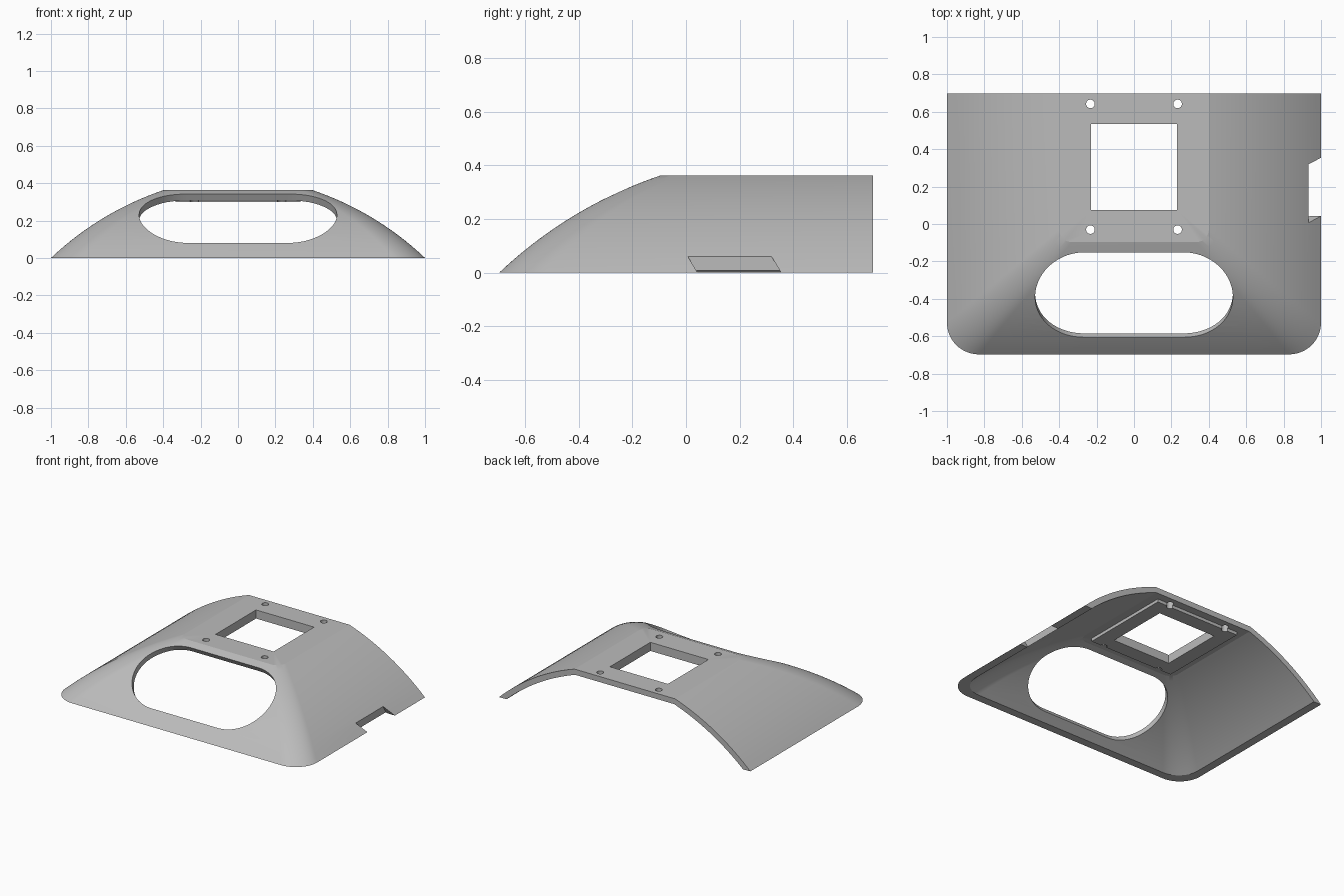
import bpy, bmesh, math
from mathutils import Matrix, Vector

cube = bpy.data.objects.get("Cube")
if cube:
    bpy.data.objects.remove(cube, do_unlink=True)

HALF_W, FRONT, BACK = 1.0, -0.697, 0.697
RUN, HEIGHT, THICK = 0.6, 0.362, 0.04
LEVELS, CORNER_STEPS = 18, 14

grey = bpy.data.materials.new("plain grey")
grey.use_nodes = True
grey.diffuse_color = (0.5, 0.5, 0.5, 1)
grey.node_tree.nodes["Principled BSDF"].inputs["Base Color"].default_value = grey.diffuse_color

# Circular arc shared by the sloping sides and front
slope = math.atan2(HEIGHT, RUN)
half_angle = math.radians(12.4)
radius = math.hypot(RUN, HEIGHT) / 2 / math.sin(half_angle)
reach = radius * math.cos(half_angle)
arc_d = RUN / 2 + math.sin(slope) * reach
arc_z = HEIGHT / 2 - math.cos(slope) * reach


def profile(r, top):
    """Inset and height of each level from the base up to the flat top."""
    a = math.pi - math.asin(-arc_z / r)
    b = math.pi - math.asin((top - arc_z) / r)
    angles = [a + (b - a) * i / LEVELS for i in range(LEVELS + 1)]
    return [(arc_d + r * math.cos(t), arc_z + r * math.sin(t)) for t in angles]


def level_path(inset, z):
    """Open U-shaped path with rounded front corners."""
    x, y = HALF_W - inset, FRONT + inset
    r = 0.17 * (1 - inset)
    left = [Vector((x, BACK, z))]
    for i in range(CORNER_STEPS + 1):
        t = math.pi / 2 * i / CORNER_STEPS
        left.append(Vector((x - r + r * math.cos(t), y + r - r * math.sin(t), z)))
    return left + [Vector((-p.x, p.y, p.z)) for p in reversed(left)]


def finish(bm, name):
    bmesh.ops.recalc_face_normals(bm, faces=bm.faces)
    mesh = bpy.data.meshes.new(name)
    bm.to_mesh(mesh)
    bm.free()
    mesh.materials.append(grey)
    obj = bpy.data.objects.new(name, mesh)
    bpy.context.collection.objects.link(obj)
    return obj


def prism(name, outline, low, high, matrix=Matrix()):
    """Extrude a 2D outline along local z."""
    bm = bmesh.new()
    face = bm.faces.new([bm.verts.new((x, y, low)) for x, y in outline])
    new = bmesh.ops.extrude_face_region(bm, geom=[face])["geom"]
    top = [v for v in new if isinstance(v, bmesh.types.BMVert)]
    bmesh.ops.translate(bm, verts=top, vec=(0, 0, high - low))
    bm.transform(matrix)
    return finish(bm, name)


def rectangle(x0, x1, y0, y1):
    return [(x0, y0), (x1, y0), (x1, y1), (x0, y1)]


def stadium(cx, cy, straight, r, steps):
    """Outline of two half circles joined by straight runs."""
    points = []
    for side, start in ((1, -math.pi / 2), (-1, math.pi / 2)):
        for i in range(steps + (straight > 0)):
            t = start + math.pi * i / steps
            points.append((cx + side * straight + r * math.cos(t), cy + r * math.sin(t)))
    return points


def combine(target, tool, operation):
    tool.hide_render = True
    mod = target.modifiers.new(tool.name, 'BOOLEAN')
    mod.operation, mod.object, mod.solver = operation, tool, 'EXACT'
    bpy.context.view_layer.objects.active = target
    bpy.ops.object.modifier_apply(modifier=mod.name)
    bpy.data.objects.remove(tool, do_unlink=True)


# Curved shell, open underneath and at the back
bm = bmesh.new()
outer, inner = [
    [[bm.verts.new(p) for p in level_path(d, z)] for d, z in profile(r, top)]
    for r, top in ((radius, HEIGHT), (radius - THICK, HEIGHT - THICK))]


def strip(a, b):
    for i in range(len(a) - 1):
        bm.faces.new((a[i], a[i + 1], b[i + 1], b[i]))


for skin in (outer, inner):
    for low, high in zip(skin, skin[1:]):
        strip(low, high)
    bm.faces.new(skin[-1])
strip(outer[0], inner[0])
for end in (0, -1):
    strip([row[end] for row in outer], [row[end] for row in inner])
bm.faces.new((outer[-1][0], outer[-1][-1], inner[-1][-1], inner[-1][0]))
shell = finish(bm, "cover_shell")

# Raised mounting pad beneath the top
pad = prism("mounting_pad", rectangle(-0.335, 0.335, -0.03, 0.64),
            HEIGHT - THICK - 0.022, HEIGHT - 0.02)
combine(shell, pad, 'UNION')

# Square window and four screw holes
combine(shell, prism("window_cutter", rectangle(-0.231, 0.231, 0.075, 0.535), 0.2, 0.5), 'DIFFERENCE')
for x in (-0.233, 0.233):
    for y in (-0.03, 0.642):
        hole = prism("screw_hole_cutter", stadium(x, y, 0, 0.023, 12), 0.2, 0.5)
        combine(shell, hole, 'DIFFERENCE')

# Long rounded opening, cut square to the front slope
tilt = Matrix.Translation((0, -0.378, 0.21)) @ Matrix.Rotation(slope, 4, 'X')
opening = prism("front_opening_cutter", stadium(0, 0, 0.267, 0.262, 28), -0.12, 0.2, tilt)
combine(shell, opening, 'DIFFERENCE')

# Slanted notch in the left base edge
sideways = Matrix(((0, 0, 1, 0), (1, 0, 0, 0), (0, 1, 0, 0), (0, 0, 0, 1)))
notch = [(0.103, -0.1), (0.415, -0.1), (0.235, 0.2), (-0.077, 0.2)]
combine(shell, prism("notch_cutter", notch, 0.932, 1.1, sideways), 'DIFFERENCE')

# Smooth curves with crisp cut edges
bpy.ops.object.select_all(action='DESELECT')
shell.select_set(True)
bpy.context.view_layer.objects.active = shell
bpy.ops.object.shade_smooth_by_angle(angle=math.radians(15))
